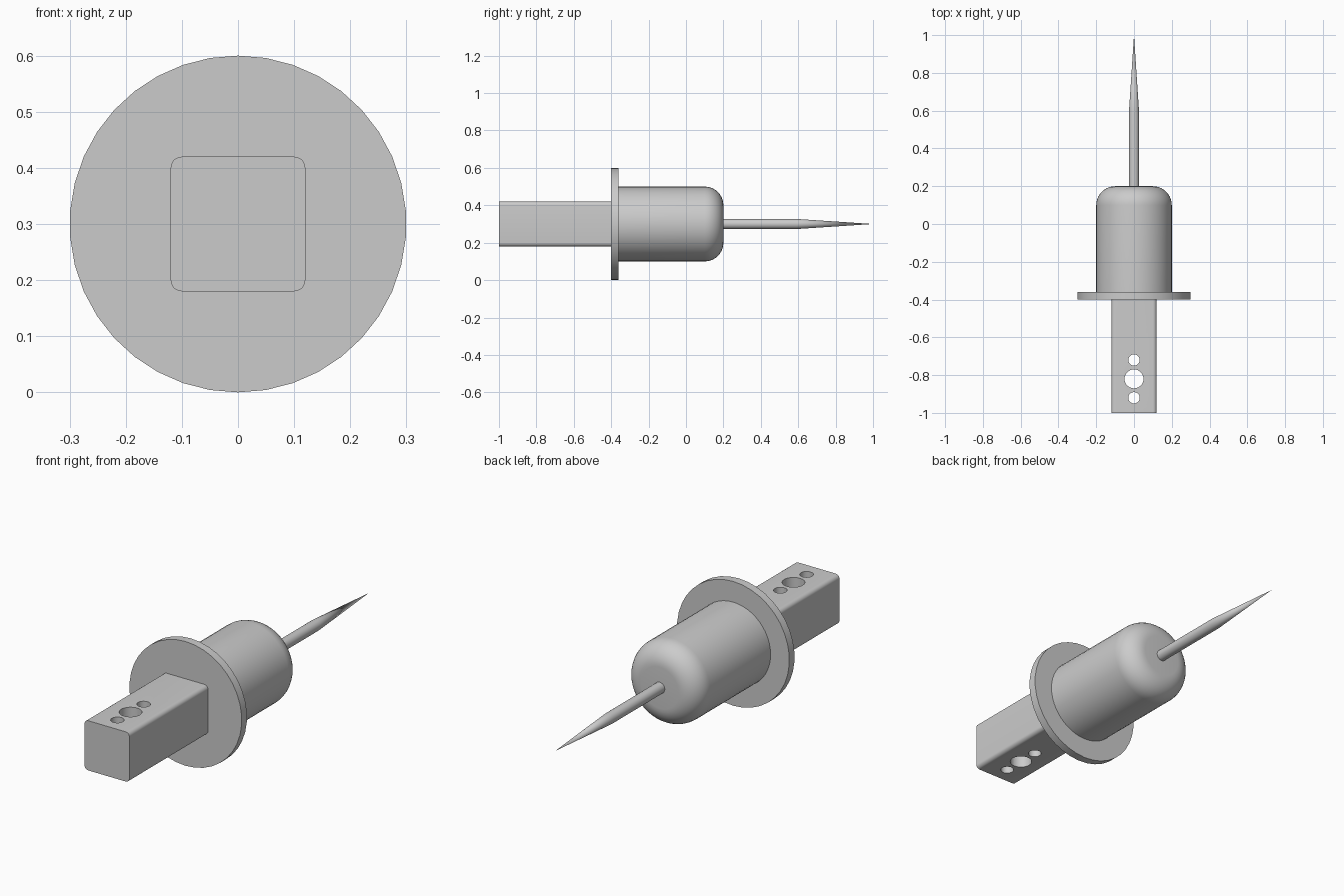
import bpy
import bmesh
from math import pi, sin, cos, radians
from mathutils import Matrix, Vector

cube = bpy.data.objects.get("Cube")
if cube:
    bpy.data.objects.remove(cube, do_unlink=True)

AXIS_Z = 0.3

grey = bpy.data.materials.new("plain grey")
grey.use_nodes = True
colour = (0.6, 0.6, 0.6, 1)
grey.diffuse_color = colour
grey.node_tree.nodes["Principled BSDF"].inputs["Base Color"].default_value = colour


def finish(name, bm):
    bmesh.ops.recalc_face_normals(bm, faces=bm.faces)
    mesh = bpy.data.meshes.new(name)
    bm.to_mesh(mesh)
    bm.free()
    mesh.materials.append(grey)
    obj = bpy.data.objects.new(name, mesh)
    bpy.context.collection.objects.link(obj)
    return obj


def smooth(obj, angle=30):
    bpy.ops.object.select_all(action="DESELECT")
    obj.select_set(True)
    bpy.context.view_layer.objects.active = obj
    bpy.ops.object.shade_smooth_by_angle(angle=radians(angle))


def turned(name, profile, sides):
    """Revolve (radius, y) points about the long axis."""
    bm = bmesh.new()
    verts = [bm.verts.new((0, y, AXIS_Z + r)) for r, y in profile]
    edges = [bm.edges.new(pair) for pair in zip(verts, verts[1:])]
    bmesh.ops.spin(bm, geom=verts + edges, cent=(0, 0, AXIS_Z), axis=(0, 1, 0),
                   angle=2 * pi, steps=sides, use_merge=True)
    bmesh.ops.remove_doubles(bm, verts=bm.verts, dist=1e-5)
    obj = finish(name, bm)
    smooth(obj)
    return obj


# Flange disc
turned("flange", [(0, -0.4), (0.3, -0.4), (0.3, -0.36), (0, -0.36)], 38)

# Round body with a filleted shoulder
fillet = [(0.1 + 0.1 * cos(a), 0.1 + 0.1 * sin(a))
          for a in (i * pi / 20 for i in range(11))]
turned("body", [(0, -0.36), (0.2, -0.36)] + fillet + [(0, 0.2)], 48)

# Needle with a long tapered point
turned("needle", [(0, 0.2), (0.027, 0.2), (0.027, 0.59), (0, 1)], 24)

# Square shank with rounded long edges
bm = bmesh.new()
bmesh.ops.create_cube(bm, size=1, matrix=Matrix.Translation((0, -0.7, AXIS_Z))
                      @ Matrix.Diagonal((0.24, 0.6, 0.24, 1)))
long_edges = [e for e in bm.edges
              if abs(e.verts[0].co.y - e.verts[1].co.y) > 0.5]
bmesh.ops.bevel(bm, geom=long_edges, offset=0.02, segments=6,
                profile=0.5, affect="EDGES")
shank = finish("shank", bm)

# Three holes drilled vertically through the shank
bm = bmesh.new()
for y, radius in ((-0.92, 0.03), (-0.82, 0.05), (-0.72, 0.03)):
    bmesh.ops.create_cone(bm, cap_ends=True, segments=32, radius1=radius,
                          radius2=radius, depth=0.5,
                          matrix=Matrix.Translation(Vector((0, y, AXIS_Z))))
drill = finish("drill_cutter", bm)
drill.hide_render = True
holes = shank.modifiers.new("holes", "BOOLEAN")
holes.operation = "DIFFERENCE"
holes.solver = "EXACT"
holes.object = drill
bpy.context.view_layer.objects.active = shank
bpy.ops.object.modifier_apply(modifier=holes.name)
bpy.data.objects.remove(drill, do_unlink=True)
smooth(shank)
